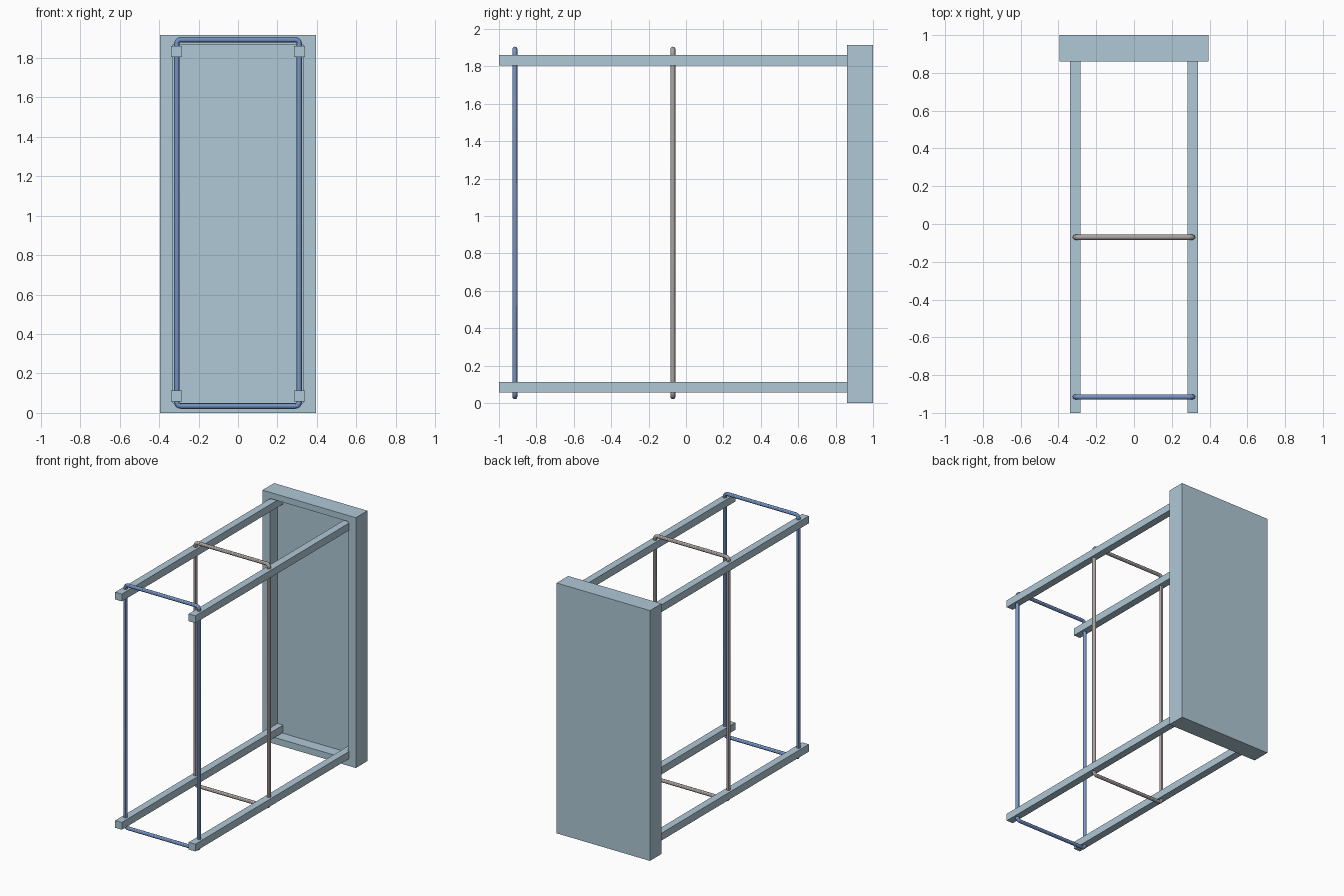
import bpy, bmesh, math
from mathutils import Vector

if "Cube" in bpy.data.objects:
    bpy.data.objects.remove(bpy.data.objects["Cube"])


def material(name, rgb):
    m = bpy.data.materials.new(name)
    m.diffuse_color = (*rgb, 1)
    m.use_nodes = True
    m.node_tree.nodes["Principled BSDF"].inputs["Base Color"].default_value = m.diffuse_color
    return m


PALE = material("pale_blue_grey", (0.43, 0.58, 0.67))
BLUE = material("blue", (0.18, 0.30, 0.56))
WARM = material("warm_grey", (0.40, 0.36, 0.35))


def box(name, lo, hi, mat, recess=None):
    """Box between two corners; recess = (half width, z low, z high, depth) in the front."""
    bm = bmesh.new()
    bmesh.ops.create_cube(bm, size=1)
    for v in bm.verts:
        v.co = Vector([lo[i] + (v.co[i] + 0.5) * (hi[i] - lo[i]) for i in range(3)])
    if recess:
        half, z0, z1, depth = recess
        bm.normal_update()
        front = min(bm.faces, key=lambda f: f.calc_center_median().y)
        mid = (lo[2] + hi[2]) / 2
        bmesh.ops.inset_region(bm, faces=[front], thickness=0.02)
        for v in front.verts:
            v.co.x = math.copysign(half, v.co.x)
            v.co.z = z1 if v.co.z > mid else z0
        res = bmesh.ops.extrude_discrete_faces(bm, faces=[front])
        for v in res["faces"][0].verts:
            v.co.y += depth
    bmesh.ops.recalc_face_normals(bm, faces=bm.faces)
    me = bpy.data.meshes.new(name)
    bm.to_mesh(me)
    bm.free()
    me.materials.append(mat)
    ob = bpy.data.objects.new(name, me)
    bpy.context.collection.objects.link(ob)
    return ob


def rod_loop(name, y, mat, half=0.311, z0=0.034, z1=1.892, r=0.0135, corner=0.022, steps=5):
    """Closed rectangular loop of round rod with rounded corners."""
    cz, hz = (z0 + z1) / 2, (z1 - z0) / 2
    pts = []
    for q, (sx, sz) in enumerate([(1, 1), (-1, 1), (-1, -1), (1, -1)]):
        for i in range(steps + 1):
            a = math.pi / 2 * (q + i / steps)
            pts.append((sx * (half - corner) + corner * math.cos(a), y,
                        cz + sz * (hz - corner) + corner * math.sin(a)))
    cu = bpy.data.curves.new(name, "CURVE")
    cu.dimensions = "3D"
    cu.bevel_depth = r
    cu.bevel_resolution = 4
    sp = cu.splines.new("POLY")
    sp.points.add(len(pts) - 1)
    for p, co in zip(sp.points, pts):
        p.co = (*co, 1)
    sp.use_cyclic_u = True
    cu.materials.append(mat)
    ob = bpy.data.objects.new(name, cu)
    bpy.context.collection.objects.link(ob)
    bpy.ops.object.select_all(action="DESELECT")
    ob.select_set(True)
    bpy.context.view_layer.objects.active = ob
    bpy.ops.object.convert(target="MESH")
    bpy.ops.object.shade_smooth_by_angle()


# Back panel with a shallow tray facing the front
box("back_panel", (-0.395, 0.86, 0), (0.395, 1.0, 1.915), PALE, (0.33, 0.05, 1.868, 0.09))

# Four long rails, running into the tray
for side, x in (("left", -0.311), ("right", 0.311)):
    for level, z in (("lower", 0.085), ("upper", 1.832)):
        box(f"{level}_{side}_rail", (x - 0.028, -1, z - 0.028),
            (x + 0.028, 0.95, z + 0.028), PALE)

# Rod loops wrapped round the rails
rod_loop("front_rod_loop", -0.915, BLUE)
rod_loop("middle_rod_loop", -0.07, WARM)
